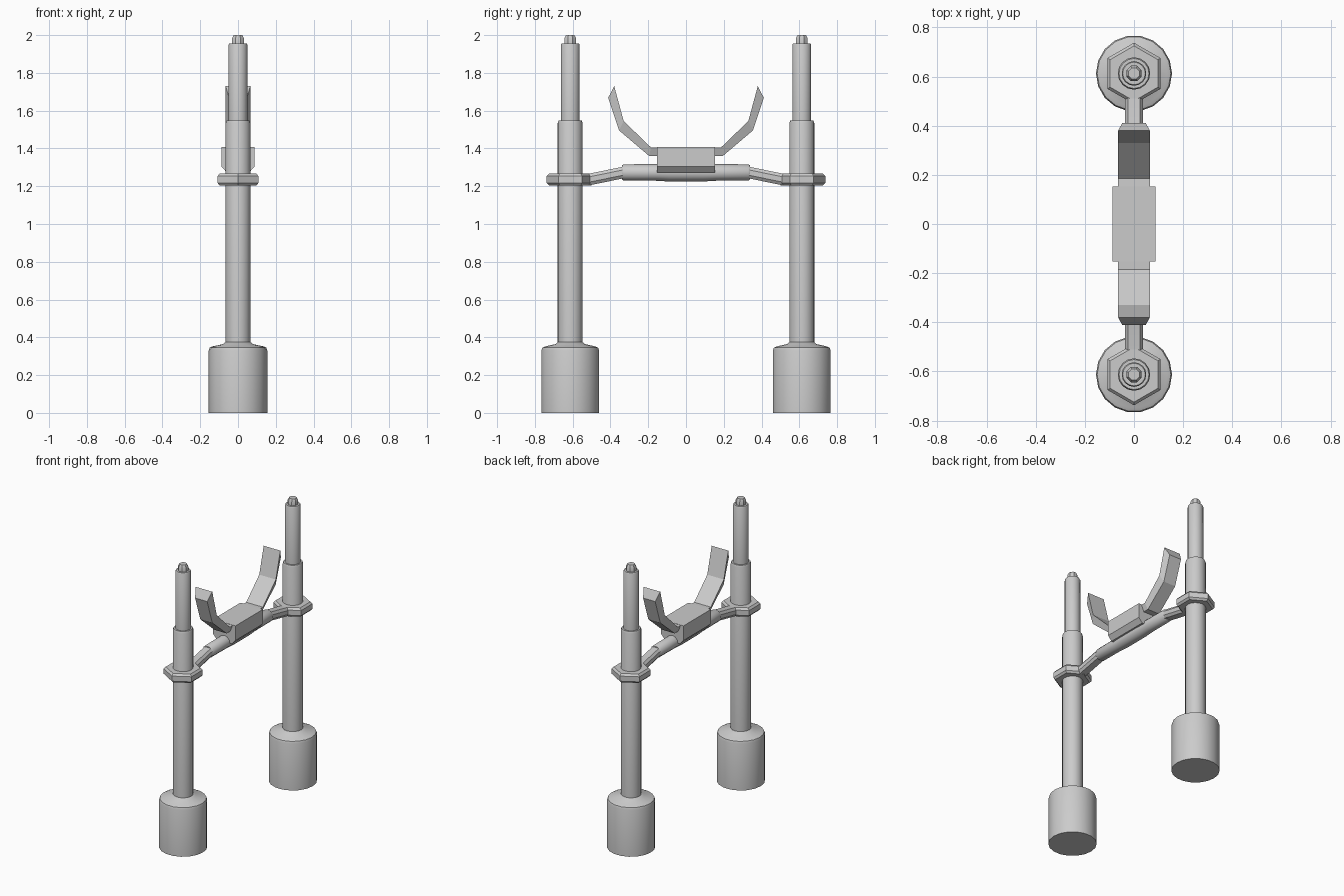
import bpy, bmesh
from math import pi, sin, cos, radians
from mathutils import Vector

if "Cube" in bpy.data.objects:
    bpy.data.objects.remove(bpy.data.objects["Cube"])


def finish(name, bm, angle=30):
    bmesh.ops.recalc_face_normals(bm, faces=bm.faces)
    mesh = bpy.data.meshes.new(name)
    bm.to_mesh(mesh)
    bm.free()
    ob = bpy.data.objects.new(name, mesh)
    bpy.context.collection.objects.link(ob)
    bpy.ops.object.select_all(action='DESELECT')
    ob.select_set(True)
    bpy.context.view_layer.objects.active = ob
    bpy.ops.object.shade_smooth_by_angle(angle=radians(angle))
    return ob


def skin(name, rings, angle=30):
    """Join equal-length rings of points into one capped solid."""
    bm = bmesh.new()
    rows = [[bm.verts.new(p) for p in r] for r in rings]
    n = len(rows[0])
    for a, b in zip(rows, rows[1:]):
        for i in range(n):
            j = (i + 1) % n
            bm.faces.new((a[i], a[j], b[j], b[i]))
    bm.faces.new(rows[0])
    bm.faces.new(rows[-1])
    return finish(name, bm, angle)


def lathe(name, profile, sides, y, start=0.0, angle=30):
    rings = []
    for r, z in profile:
        rings.append([Vector((r * cos(start + 2 * pi * i / sides),
                              y + r * sin(start + 2 * pi * i / sides), z))
                      for i in range(sides)])
    return skin(name, rings, angle)


POST_Y = 0.613

for side, s in (("front", -1), ("back", 1)):
    y = s * POST_Y
    # weighted foot
    lathe(side + "_foot", [(.155, 0), (.155, .33), (.150, .345), (.135, .352),
                           (.08, .364), (.066, .375)], 18, y, angle=40)
    # lower post sleeve
    lathe(side + "_post", [(.066, .36), (.066, 1.535), (.061, 1.548), (.05, 1.548)], 16, y)
    # upper post
    lathe(side + "_upper_post", [(.05, 1.53), (.05, 1.948), (.046, 1.956), (.03, 1.956)], 16, y)
    # post tip
    lathe(side + "_tip", [(.034, 1.95), (.034, 1.983), (.024, 2.0)], 8, y, pi / 8)
    # hexagonal collar
    lathe(side + "_collar", [(.112, 1.204), (.125, 1.217), (.125, 1.253), (.112, 1.267)],
          6, y, pi / 2, angle=15)
    # sloping arm with chamfered section
    section = [(-.036, .014), (-.036, -.014), (-.024, -.031), (.024, -.031),
               (.036, -.014), (.036, .014), (.024, .031), (-.024, .031)]
    path = [(.56, 1.235), (.515, 1.235), (.33, 1.273)]
    skin(side + "_arm", [[Vector((x, s * py, pz + dz)) for x, dz in section]
                         for py, pz in path], 15)
    # bent cradle prong, wide inner face and narrow outer face
    bends = [((.10, 1.408), (.10, 1.36)), ((.185, 1.405), (.195, 1.36)),
             ((.33, 1.545), (.354, 1.495)), ((.38, 1.73), (.412, 1.668))]
    rings = []
    for (iy, iz), (oy, oz) in bends:
        rings.append([Vector((-.065, s * iy, iz)), Vector((.065, s * iy, iz)),
                      Vector((.047, s * oy, oz)), Vector((-.047, s * oy, oz))])
    skin(side + "_prong", rings, 10)

# crossbar tube
bar = [(-.338, .038), (-.33, .043), (-.16, .044), (-.09, .048),
       (.09, .048), (.16, .044), (.33, .043), (.338, .038)]
skin("crossbar", [[Vector((r * cos(2 * pi * i / 12), y, 1.273 + r * sin(2 * pi * i / 12)))
                   for i in range(12)] for y, r in bar], 35)

# cradle block with sloped underside
block = [(-.088, 1.408), (.088, 1.408), (.088, 1.305), (.06, 1.273), (-.06, 1.273), (-.088, 1.305)]
skin("cradle_block", [[Vector((x, y, z)) for x, z in block] for y in (-.153, .153)], 10)
